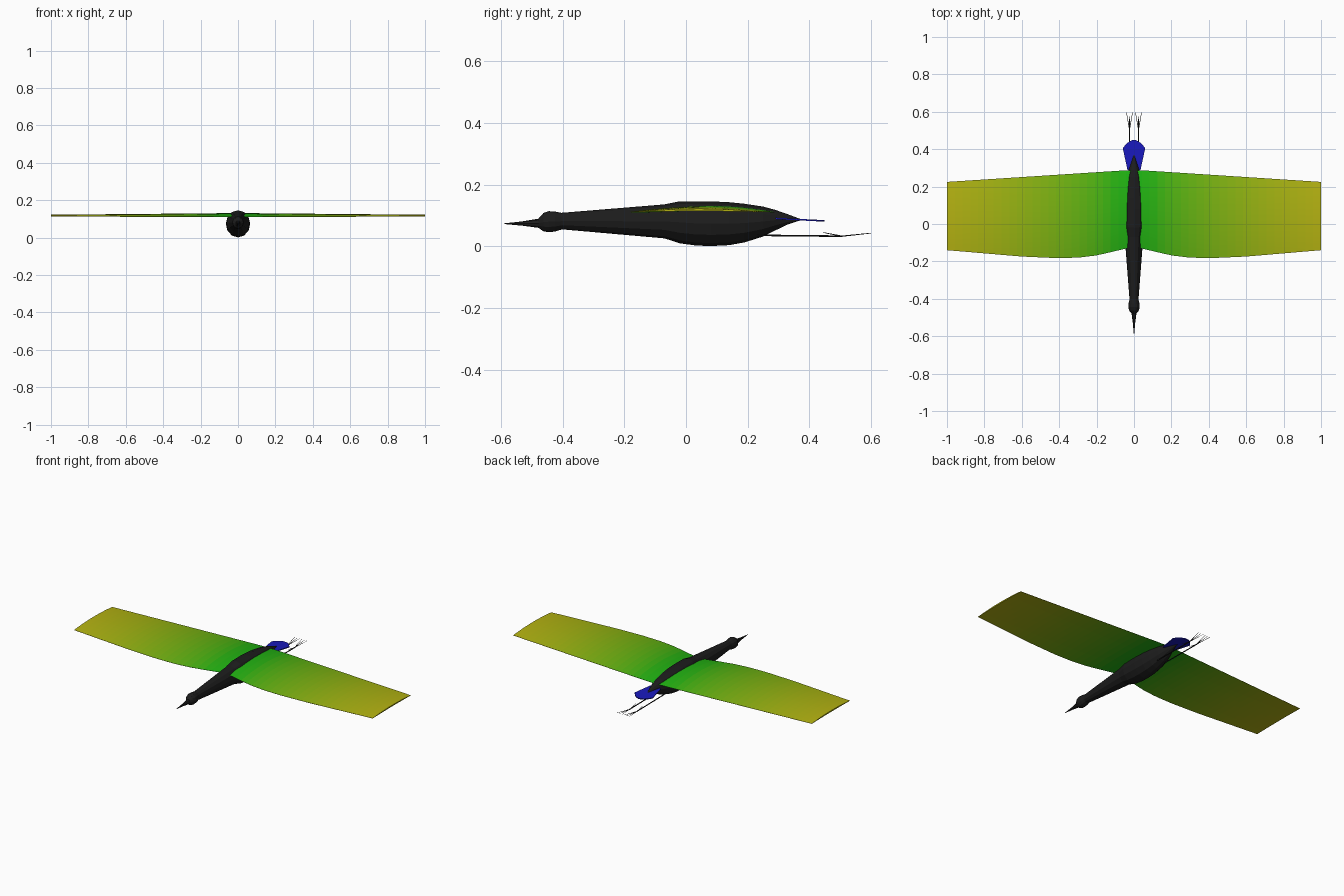
import bpy, bmesh, math
from mathutils import Vector

if "Cube" in bpy.data.objects:
    bpy.data.objects.remove(bpy.data.objects["Cube"])


def material(name, rgb):
    m = bpy.data.materials.new(name)
    m.diffuse_color = (*rgb, 1)
    m.use_nodes = True
    m.node_tree.nodes["Principled BSDF"].inputs["Base Color"].default_value = m.diffuse_color
    return m


def finish(name, bm, mats, smooth=None):
    bmesh.ops.recalc_face_normals(bm, faces=bm.faces)
    me = bpy.data.meshes.new(name)
    bm.to_mesh(me)
    bm.free()
    for m in mats:
        me.materials.append(m)
    ob = bpy.data.objects.new(name, me)
    bpy.context.collection.objects.link(ob)
    if smooth:
        bpy.ops.object.select_all(action='DESELECT')
        ob.select_set(True)
        bpy.context.view_layer.objects.active = ob
        bpy.ops.object.shade_smooth_by_angle(angle=math.radians(smooth))
    return ob


def loft(bm, rings):
    loops = [[bm.verts.new(p) for p in r] for r in rings]
    for a, b in zip(loops, loops[1:]):
        n = len(a)
        for i in range(n):
            bm.faces.new((a[i], a[(i + 1) % n], b[(i + 1) % n], b[i]))
    bm.faces.new(loops[0])
    bm.faces.new(loops[-1][::-1])


def turned(name, sections, mat, sides=12):
    # sections: y, bottom z, top z
    bm = bmesh.new()
    rings = []
    for y, lo, hi in sections:
        c, r = (lo + hi) / 2, (hi - lo) / 2
        rings.append([(0.9 * r * math.cos(2 * math.pi * i / sides), y,
                       c + r * math.sin(2 * math.pi * i / sides)) for i in range(sides)])
    loft(bm, rings)
    return finish(name, bm, [mat])


def rod(bm, a, b, r0, r1, sides=6):
    a, b = Vector(a), Vector(b)
    q = (b - a).to_track_quat('Z', 'Y')
    rings = []
    for p, r in ((a, r0), (b, r1)):
        rings.append([p + q @ Vector((r * math.cos(t), r * math.sin(t), 0))
                      for t in (2 * math.pi * i / sides for i in range(sides))])
    loft(bm, rings)


def interp(x, pts):
    for (x0, y0), (x1, y1) in zip(pts, pts[1:]):
        if x <= x1:
            return y0 + (y1 - y0) * (x - x0) / (x1 - x0)
    return pts[-1][1]


black = material("black", (0.012, 0.012, 0.012))
blue = material("blue", (0.01, 0.01, 0.5))

# Body and neck
turned("body", [(-0.42, 0.053, 0.108), (-0.40, 0.055, 0.109), (-0.07, 0.026, 0.136), (-0.02, 0.010, 0.146),
                (0.03, 0.003, 0.146), (0.08, 0.001, 0.146), (0.14, 0.004, 0.143), (0.19, 0.013, 0.138),
                (0.25, 0.032, 0.129), (0.29, 0.052, 0.118), (0.33, 0.071, 0.104), (0.37, 0.084, 0.089)], black)
# Head and beak
turned("head", [(-0.478, 0.060, 0.090), (-0.462, 0.049, 0.108), (-0.445, 0.046, 0.114),
                (-0.425, 0.048, 0.113), (-0.395, 0.057, 0.107)], black)
turned("beak", [(-0.59, 0.0725, 0.0745), (-0.53, 0.067, 0.081), (-0.47, 0.059, 0.091)], black, 8)

# Tail fan
bm = bmesh.new()
outline = [(-0.035, 0.29), (-0.06, 0.405)]
outline += [(0.06 * s, 0.405 + 0.044 * (1 - s * s)) for s in (-0.75, -0.45, -0.15, 0.15, 0.45, 0.75)]
outline += [(0.06, 0.405), (0.035, 0.29)]
loft(bm, [[(x, y, z + (0.41 - y) * 0.05) for x, y in outline] for z in (0.082, 0.087)])
finish("tail", bm, [blue])

# Wings: flat underside, arched top, colour bands from root to tip
LEAD = [(0, -0.12), (0.04, -0.13), (0.1, -0.145), (0.2, -0.168), (0.3, -0.18), (0.42, -0.182),
        (0.6, -0.174), (0.8, -0.157), (1, -0.14)]
TRAIL = [(0, 0.288), (0.06, 0.286), (1, 0.225)]
BANDS, CHORD = 24, 12
mats = []
for k in range(BANDS):
    x = (k + 0.5) / BANDS
    red = interp(x, [(0, 0.01), (0.1, 0.02), (0.25, 0.1), (0.5, 0.23), (0.75, 0.37), (1, 0.47)])
    mats.append(material("wing_band_%02d" % k, (red, 0.45, 0.006)))


def wing(name, side):
    bm = bmesh.new()
    rings = []
    for k in range(BANDS + 1):
        x = k / BANDS
        y0, y1 = interp(x, LEAD), interp(x, TRAIL)
        base, rise = 0.110 + 0.002 * x, 0.020 - 0.011 * x
        ring = []
        for i in range(CHORD + 1):
            t = i / CHORD
            ring.append((side * x, y0 + (y1 - y0) * t, base + 0.001 + rise * 4 * t * (1 - t)))
        for i in range(CHORD, -1, -1):
            t = i / CHORD
            ring.append((side * x, y0 + (y1 - y0) * t, base + rise * t * (1 - t)))
        rings.append(ring)
    loft(bm, rings)
    for f in bm.faces:
        f.material_index = min(BANDS - 1, int(abs(f.calc_center_median().x) * BANDS))
    return finish(name, bm, mats, 40)


wing("left_wing", 1)
wing("right_wing", -1)

# Trailing legs and toes
for name, s in (("left_leg", 1), ("right_leg", -1)):
    bm = bmesh.new()
    ankle = (s * 0.024, 0.505, 0.033)
    rod(bm, (s * 0.024, 0.22, 0.036), ankle, 0.003, 0.003)
    for dx in (-0.017, 0, 0.017):
        rod(bm, ankle, (s * 0.024 + dx, 0.60, 0.043), 0.002, 0.001, 4)
    rod(bm, ankle, (s * 0.024, 0.445, 0.045), 0.002, 0.001, 4)
    finish(name, bm, [black])
